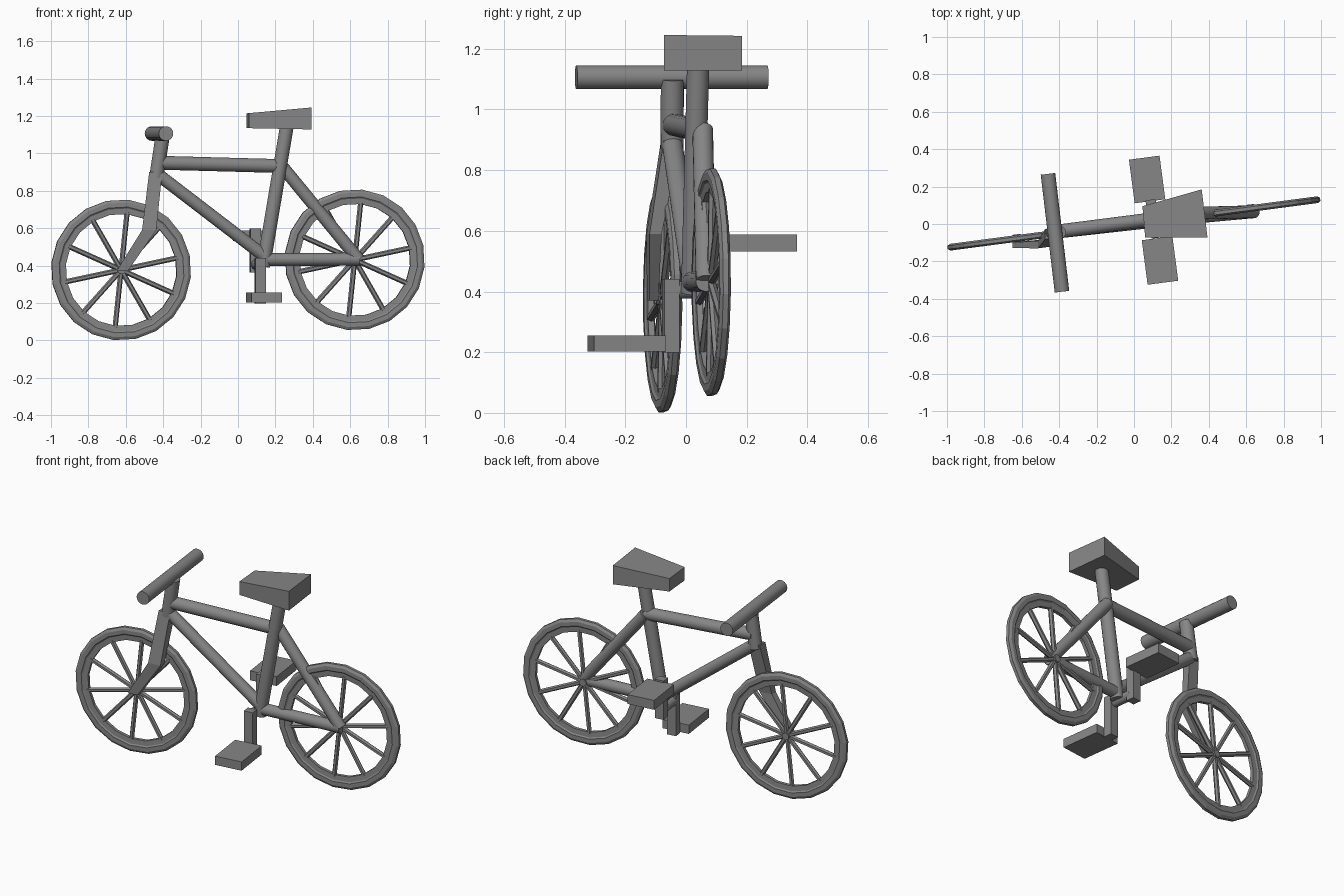
import bpy, bmesh, math
from mathutils import Vector, Matrix

if "Cube" in bpy.data.objects:
    bpy.data.objects.remove(bpy.data.objects["Cube"])

YAW = math.radians(7.5)
ROT = Matrix.Rotation(YAW, 4, 'Z')

# one dark grey paint for every part
paint = bpy.data.materials.new("dark_grey")
paint.diffuse_color = (.24, .24, .24, 1)
paint.use_nodes = True
paint.node_tree.nodes["Principled BSDF"].inputs["Base Color"].default_value = paint.diffuse_color


def finish(name, bm, smooth=False):
    bmesh.ops.recalc_face_normals(bm, faces=bm.faces)
    mesh = bpy.data.meshes.new(name)
    bm.to_mesh(mesh)
    bm.free()
    mesh.materials.append(paint)
    obj = bpy.data.objects.new(name, mesh)
    bpy.context.collection.objects.link(obj)
    if smooth:
        bpy.ops.object.select_all(action='DESELECT')
        obj.select_set(True)
        bpy.context.view_layer.objects.active = obj
        bpy.ops.object.shade_smooth_by_angle(angle=math.radians(30))
    return obj


def add_tube(bm, a, b, r, sides):
    a, b = Vector(a), Vector(b)
    d = b - a
    m = Matrix.Translation((a + b) / 2) @ d.to_track_quat('Z', 'Y').to_matrix().to_4x4()
    bmesh.ops.create_cone(bm, cap_ends=True, segments=sides, radius1=r,
                          radius2=r, depth=d.length, matrix=m)


def tube(name, a, b, r, sides=20):
    bm = bmesh.new()
    add_tube(bm, a, b, r, sides)
    return finish(name, bm, smooth=True)


def box(name, center, size):
    bm = bmesh.new()
    m = Matrix.Translation(center) @ ROT @ Matrix.Diagonal((*size, 1))
    bmesh.ops.create_cube(bm, size=1, matrix=m)
    return finish(name, bm)


def loft(name, rings):
    # skin a stack of equal point loops and cap both ends
    bm = bmesh.new()
    vs = [[bm.verts.new(p) for p in ring] for ring in rings]
    n = len(vs[0])
    for lo, hi in zip(vs, vs[1:]):
        for i in range(n):
            bm.faces.new((lo[i], lo[(i + 1) % n], hi[(i + 1) % n], hi[i]))
    bm.faces.new(vs[0])
    bm.faces.new(vs[-1])
    return finish(name, bm)


def wheel(name, center, sides=20, spokes=10):
    tilt = math.radians(84)
    # tyre and rim: half profile mirrored across the wheel plane, then revolved
    half = [(.377, .009), (.362, .018), (.338, .018), (.330, .012), (.300, .010)]
    profile = half + [(r, -w) for r, w in reversed(half)]
    bm = bmesh.new()
    rings = []
    for i in range(sides):
        a = tilt + math.tau * i / sides
        rings.append([bm.verts.new((r * math.cos(a), w, r * math.sin(a))) for r, w in profile])
    n = len(profile)
    for i in range(sides):
        p, q = rings[i], rings[(i + 1) % sides]
        for j in range(n):
            bm.faces.new((p[j], p[(j + 1) % n], q[(j + 1) % n], q[j]))
    # spokes
    for i in range(spokes):
        a = tilt + math.tau * i / spokes
        add_tube(bm, (0, 0, 0), (.31 * math.cos(a), 0, .31 * math.sin(a)), .014, 6)
    # hub
    add_tube(bm, (0, -.022, 0), (0, .022, 0), .022, 10)
    bm.transform(Matrix.Translation(center) @ ROT)
    return finish(name, bm)


# wheels
wheel("front_wheel", (-.625, -.077, .377))
wheel("rear_wheel", (.624, .083, .431))

# frame tubes
tube("top_tube", (-.425, -.042, .95), (.24, .043, .932), .037)
tube("down_tube", (-.425, -.045, .885), (.14, .018, .452), .034)
tube("seat_tube", (.135, .02, .395), (.262, .04, 1.15), .037)
tube("seat_stay", (.232, .055, .935), (.645, .066, .432), .034)
tube("chain_stay", (.14, .02, .432), (.65, .066, .434), .034)
tube("steering_stem", (-.437, -.046, .87), (-.402, -.045, 1.10), .038)
tube("handlebar", (-.46, .268, 1.106), (-.385, -.362, 1.106), .039)

# single-sided fork blade
fork = []
for x0, x1, z, y, t in [(-.475, -.405, .90, -.05, .055), (-.513, -.437, .59, -.105, .04),
                        (-.65, -.59, .37, -.110, .03)]:
    fork.append([Vector((x, y + (x - (x0 + x1) / 2) * math.tan(YAW) + s * t / 2, z))
                 for x, s in ((x0, -1), (x1, -1), (x1, 1), (x0, 1))])
loft("fork", fork)

# saddle
foot = [(.045, .095), (.06, -.073), (.393, -.073), (.362, .185)]
loft("saddle", [[(x, y, 1.136 - .02 * x) for x, y in foot],
                [(x, y, 1.21 + .09 * x) for x, y in foot]])

# crank axle, cranks and pedals
tube("crank_axle", (.115, -.05, .405), (.096, .10, .405), .028)
box("crank_right", (.118, -.05, .320), (.055, .05, .243))
box("crank_left", (.092, .105, .481), (.055, .05, .236))
box("pedal_right", (.139, -.195, .229), (.165, .24, .053))
box("pedal_left", (.07, .238, .56), (.165, .235, .057))
